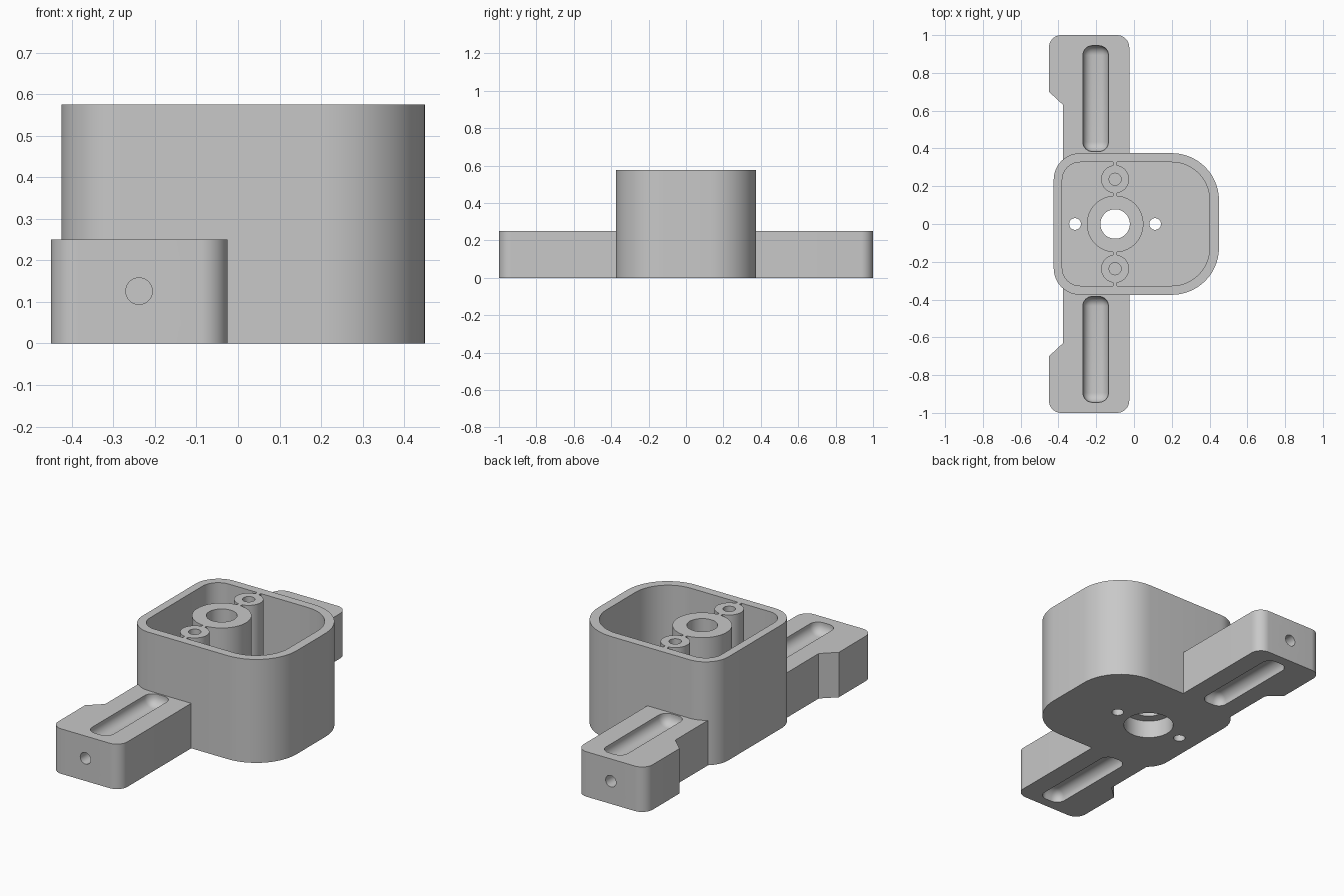
import bpy, bmesh, math

if "Cube" in bpy.data.objects:
    bpy.data.objects.remove(bpy.data.objects["Cube"], do_unlink=True)

GREY = (0.58, 0.58, 0.58, 1.0)
grey = bpy.data.materials.new("light grey")
grey.use_nodes = True
grey.diffuse_color = GREY
grey.node_tree.nodes["Principled BSDF"].inputs["Base Color"].default_value = GREY


def rounded(corners, steps=14):
    """Outline from (x, y, radius) corners, each radius tangent to both edges."""
    points = []
    n = len(corners)
    for i, (x, y, r) in enumerate(corners):
        if r == 0:
            points.append((x, y))
            continue
        px, py, _ = corners[i - 1]
        nx, ny, _ = corners[(i + 1) % n]
        sx = math.copysign(1, (px - x) + (nx - x))
        sy = math.copysign(1, (py - y) + (ny - y))
        cx, cy = x + sx * r, y + sy * r
        start = math.atan2(py - y, px - x)
        # Begin at the tangent point on the incoming edge
        tx, ty = x + math.cos(start) * r, y + math.sin(start) * r
        a0 = math.atan2(ty - cy, tx - cx)
        for k in range(steps + 1):
            a = a0 + math.pi / 2 * k / steps
            points.append((cx + r * math.cos(a), cy + r * math.sin(a)))
    return points


def finish(name, bm):
    bmesh.ops.recalc_face_normals(bm, faces=bm.faces)
    mesh = bpy.data.meshes.new(name)
    bm.to_mesh(mesh)
    bm.free()
    mesh.materials.append(grey)
    obj = bpy.data.objects.new(name, mesh)
    bpy.context.collection.objects.link(obj)
    return obj


def prism(name, points, z0, z1):
    bm = bmesh.new()
    face = bm.faces.new([bm.verts.new((x, y, z0)) for x, y in points])
    top = bmesh.ops.extrude_face_region(bm, geom=[face])["geom"]
    bmesh.ops.translate(bm, vec=(0, 0, z1 - z0),
                        verts=[v for v in top if isinstance(v, bmesh.types.BMVert)])
    return finish(name, bm)


def disc(name, x, y, r, z0, z1, n=48):
    ring = [(x + r * math.cos(2 * math.pi * k / n),
             y + r * math.sin(2 * math.pi * k / n)) for k in range(n)]
    return prism(name, ring, z0, z1)


def block(name, x0, x1, y0, y1, z0, z1):
    return prism(name, [(x0, y0), (x1, y0), (x1, y1), (x0, y1)], z0, z1)


def combine(target, tool, operation):
    mod = target.modifiers.new("cut", 'BOOLEAN')
    mod.operation = operation
    mod.solver = 'EXACT'
    mod.object = tool
    bpy.context.view_layer.objects.active = target
    bpy.ops.object.modifier_apply(modifier=mod.name)
    bpy.data.objects.remove(tool, do_unlink=True)


def smooth(obj):
    bpy.ops.object.select_all(action='DESELECT')
    obj.select_set(True)
    bpy.context.view_layer.objects.active = obj
    bpy.ops.object.shade_smooth_by_angle(angle=math.radians(30))


def shell_outline(x0, x1, y, r_left, r_right):
    return rounded([(x0, -y, r_left), (x1, -y, r_right),
                    (x1, y, r_right), (x0, y, r_left)])


# Housing: open cup with a thin floor
TOP, FLOOR, CX, BOSS_Y = 0.575, 0.05, -0.1, 0.237
housing = prism("housing", shell_outline(-0.425, 0.45, 0.375, 0.14, 0.25), 0, TOP)
combine(housing, prism("cavity", shell_outline(-0.38, 0.4, 0.327, 0.095, 0.2),
                       FLOOR, TOP + 0.1), 'DIFFERENCE')

# Bosses standing in the cup, tied together by thin webs
combine(housing, block("web", CX - 0.011, CX + 0.011, -0.35, 0.35, 0.02, TOP), 'UNION')
combine(housing, disc("boss", CX, 0, 0.15, 0.02, TOP, 64), 'UNION')
for s in (-1, 1):
    combine(housing, disc("screw_boss", CX, s * BOSS_Y, 0.074, 0.02, TOP), 'UNION')

# Bores: shaft hole, wide recess from below, screw holes, floor holes
combine(housing, disc("shaft", CX, 0, 0.078, -0.1, TOP + 0.1), 'DIFFERENCE')
combine(housing, disc("recess", CX, 0, 0.13, -0.1, 0.1, 64), 'DIFFERENCE')
for s in (-1, 1):
    combine(housing, disc("screw", CX, s * BOSS_Y, 0.032, 0.15, TOP + 0.1, 32), 'DIFFERENCE')
    combine(housing, disc("pin", CX + s * 0.212, 0, 0.031, -0.1, 0.2, 32), 'DIFFERENCE')
smooth(housing)


def groove(s, z):
    """Soft-edged slot cutter centred on a horizontal face."""
    bm = bmesh.new()
    bmesh.ops.create_cube(bm, size=1)
    bmesh.ops.scale(bm, vec=(0.135, 0.56, 0.12), verts=bm.verts)
    bmesh.ops.bevel(bm, geom=bm.edges[:], offset=0.05, segments=8,
                    profile=0.5, affect='EDGES')
    bmesh.ops.translate(bm, vec=(-0.203, s * 0.664, z), verts=bm.verts)
    return finish("groove", bm)


# Mounting arms, mirrored front to back
for s, name in ((-1, "front_arm"), (1, "rear_arm")):
    outline = rounded([(-0.375, 0.34, 0), (-0.025, 0.34, 0), (-0.025, 1, 0.065),
                       (-0.45, 1, 0.065), (-0.45, 0.7, 0), (-0.375, 0.63, 0)])
    arm = prism(name, [(x, s * y) for x, y in outline], 0, 0.25)
    for z in (0, 0.25):
        combine(arm, groove(s, z), 'DIFFERENCE')
    # Blind hole in the end face
    hole = disc("end_hole", 0, 0, 0.032, -0.2, 0.2, 32)
    hole.rotation_euler.x = math.pi / 2
    hole.location = (-0.238, s * 1.0, 0.126)
    bpy.context.view_layer.update()
    combine(arm, hole, 'DIFFERENCE')
    smooth(arm)
